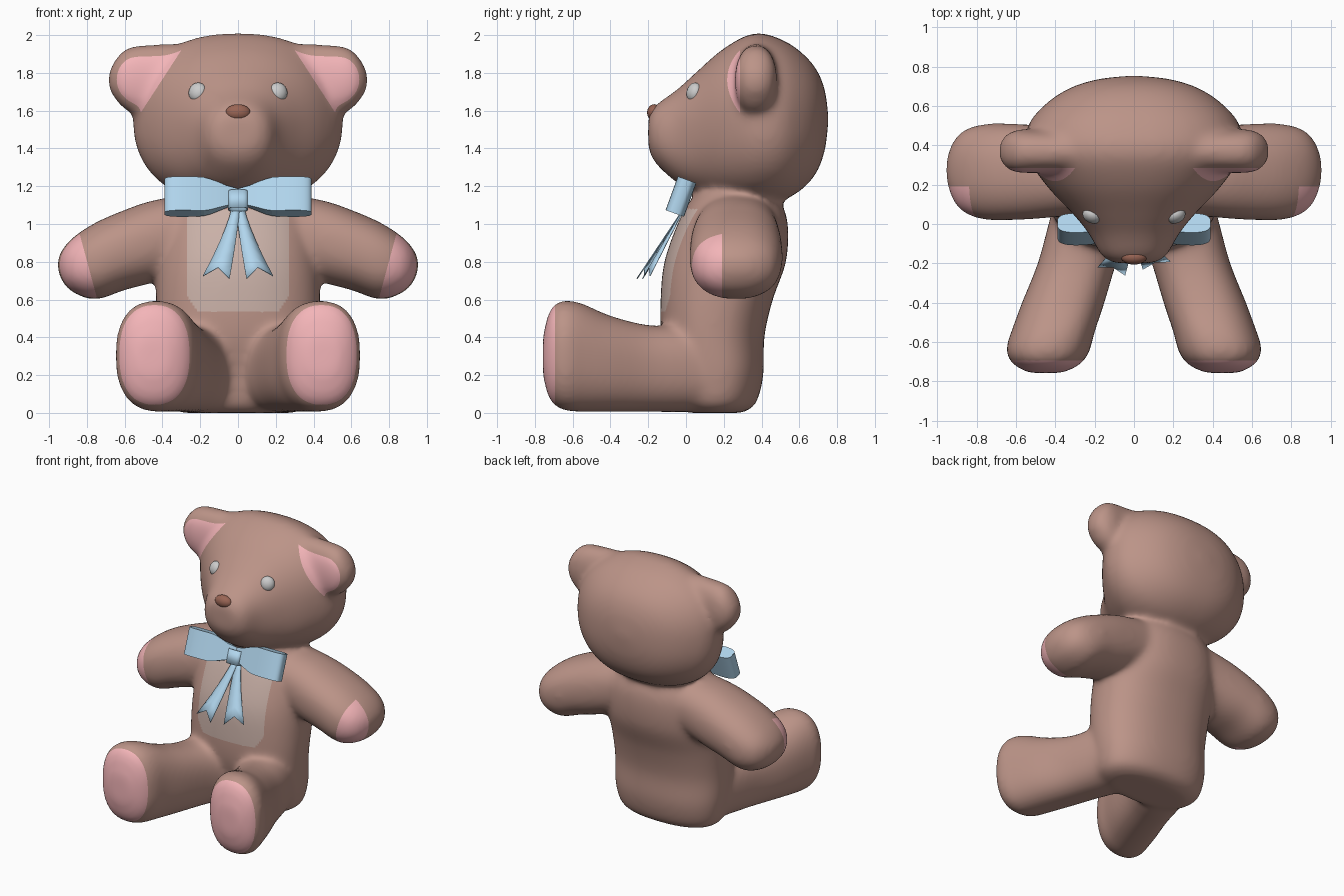
import bpy, bmesh, math

if "Cube" in bpy.data.objects:
    bpy.data.objects.remove(bpy.data.objects["Cube"])


def material(name, rgb):
    m = bpy.data.materials.new(name)
    m.diffuse_color = (*rgb, 1)
    m.use_nodes = True
    m.node_tree.nodes["Principled BSDF"].inputs["Base Color"].default_value = m.diffuse_color
    return m


BROWN = material("brown_plush", (0.50, 0.295, 0.245))
PINK = material("pink_pads", (0.90, 0.46, 0.48))
BELLY = material("pale_belly", (0.59, 0.44, 0.39))
BLUE = material("blue_ribbon", (0.44, 0.67, 0.85))
NOSE = material("nose_brown", (0.32, 0.13, 0.09))


def add_object(name, mesh, *mats):
    ob = bpy.data.objects.new(name, mesh)
    bpy.context.scene.collection.objects.link(ob)
    for m in mats:
        mesh.materials.append(m)
    for p in mesh.polygons:
        p.use_smooth = True
    return ob


def catmull(p0, p1, p2, p3, t):
    return [0.5 * (2 * b + (c - a) * t + (2 * a - 5 * b + 4 * c - d) * t * t
                   + (3 * b - a - 3 * c + d) * t ** 3)
            for a, b, c, d in zip(p0, p1, p2, p3)]


def loft(bm, axis, st, power=2.3, sides=(1,), n=40, steps=6):
    """Superelliptic rings along an axis; stations are (position, a0, a1, b0, b1)."""
    order = {"x": (0, 1, 2), "y": (1, 0, 2), "z": (2, 0, 1)}[axis]
    rows = []
    for i in range(len(st) - 1):
        q = (st[max(i - 1, 0)], st[i], st[i + 1], st[min(i + 2, len(st) - 1)])
        rows += [catmull(*q, k / steps) for k in range(steps)]
    rows.append(st[-1])
    for side in sides:
        rings = []
        for pos, a0, a1, b0, b1 in rows:
            ring = []
            for k in range(n):
                t = 2 * math.pi * k / n
                c, s = math.cos(t), math.sin(t)
                v = [0, 0, 0]
                v[order[0]] = pos
                v[order[1]] = (a0 + a1) / 2 + (a1 - a0) / 2 * math.copysign(abs(c) ** (2 / power), c)
                v[order[2]] = (b0 + b1) / 2 + (b1 - b0) / 2 * math.copysign(abs(s) ** (2 / power), s)
                v[0] *= side
                ring.append(bm.verts.new(v))
            rings.append(ring)
        for r, q in zip(rings, rings[1:]):
            for k in range(n):
                bm.faces.new((r[k], r[(k + 1) % n], q[(k + 1) % n], q[k]))
        bm.faces.new(rings[0][::-1])
        bm.faces.new(rings[-1])


bm = bmesh.new()
# head with snout
loft(bm, "y", [(-0.20, -.10, .10, 1.40, 1.57), (-0.16, -.165, .165, 1.32, 1.63),
               (-0.05, -.23, .23, 1.22, 1.71), (0.05, -.31, .31, 1.17, 1.80),
               (0.2, -.45, .45, 1.12, 1.93), (0.36, -.55, .55, 1.10, 2.01),
               (0.5, -.54, .54, 1.12, 1.98), (0.61, -.45, .45, 1.18, 1.91),
               (0.69, -.33, .33, 1.27, 1.82), (0.735, -.19, .19, 1.39, 1.71),
               (0.753, -.04, .04, 1.53, 1.58)])
# ears
loft(bm, "x", [(0.25, .26, .48, 1.55, 1.955), (0.48, .26, .48, 1.56, 1.95),
               (0.59, .26, .48, 1.60, 1.93), (0.65, .285, .455, 1.66, 1.87),
               (0.687, .33, .41, 1.72, 1.80)], sides=(1, -1))
# torso
loft(bm, "z", [(0, -.30, .30, .0, .30), (0.05, -.385, .385, -.05, .37), (0.2, -.42, .42, -.08, .41),
               (0.4, -.43, .43, -.13, .415), (0.6, -.435, .435, -.135, .46), (0.8, -.43, .43, -.115, .53),
               (1.0, -.40, .40, -.045, .54), (1.12, -.34, .34, .02, .50), (1.2, -.28, .28, .1, .44)], 2.3)
# arms
loft(bm, "x", [(0.2, .06, .48, .78, 1.17), (0.45, .03, .50, .69, 1.125), (0.6, .02, .51, .65, 1.075),
               (0.75, .02, .51, .60, 1.01), (0.86, .055, .48, .63, .94),
               (0.92, .12, .42, .68, .88), (0.955, .22, .33, .75, .82)], sides=(1, -1))
# legs with feet
loft(bm, "y", [(0.30, .12, .30, .10, .34), (0.2, .06, .38, .03, .42), (0, .02, .435, .005, .46),
               (-0.2, .09, .49, .005, .465), (-0.4, .15, .57, .005, .515), (-0.55, .20, .625, .005, .58),
               (-0.63, .22, .65, .01, .595), (-0.69, .25, .635, .035, .58),
               (-0.73, .30, .59, .09, .52), (-0.758, .37, .53, .20, .40)], 2.4, (1, -1))
bmesh.ops.recalc_face_normals(bm, faces=bm.faces[:])
raw = bpy.data.meshes.new("body_parts")
bm.to_mesh(raw)
bm.free()

# fuse the parts into one soft skin
tmp = add_object("body_parts", raw)
rm = tmp.modifiers.new("fuse", "REMESH")
rm.mode = "VOXEL"
rm.voxel_size = 0.016
sm = tmp.modifiers.new("soften", "SMOOTH")
sm.factor = 0.5
sm.iterations = 30
dg = bpy.context.evaluated_depsgraph_get()
skin = bpy.data.meshes.new_from_object(tmp.evaluated_get(dg))
bpy.data.objects.remove(tmp)
skin.materials.clear()
for m in (BROWN, PINK, BELLY):
    skin.materials.append(m)

# cut clean borders for the coloured pads
FOOT, HAND, EAR = -0.693, 0.19, 0.285
bm = bmesh.new()
bm.from_mesh(skin)


def cut(test, co, no):
    fs = [f for f in bm.faces if test(f.calc_center_median())]
    geom = fs + list({e for f in fs for e in f.edges}) + list({v for f in fs for v in f.verts})
    bmesh.ops.bisect_plane(bm, geom=geom, dist=1e-4, plane_co=co, plane_no=no)


def is_hand(c):
    return abs(c.x) > 0.68 and 0.5 < c.z < 1.1


def is_ear(c):
    return abs(c.x) > 0.27 and c.z > 1.5 and 0.15 < c.y < 0.5


def is_belly(c):
    return abs(c.x) < 0.35 and 0.4 < c.z < 1.15 and c.y < 0.12


cut(lambda c: c.y < -0.6, (0, FOOT, 0), (0, 1, 0))
cut(is_hand, (0, HAND, 0), (0, 1, 0))
cut(is_ear, (0, EAR, 0), (0, 1, 0))
for s in (1, -1):
    cut(lambda c: is_hand(c) and c.x * s > 0, (s * 0.75, 0, 0.62), (s, 0, -0.27))
    cut(lambda c: is_ear(c) and c.x * s > 0, (s * 0.3, 0, 1.92), (s, 0, 0.65))
    cut(is_belly, (s * 0.27, 0, 0), (1, 0, 0))
for f in bm.faces:
    c = f.calc_center_median()
    ax = abs(c.x)
    pink = (c.y < FOOT
            or is_hand(c) and c.y < HAND and ax > 0.75 + (c.z - 0.62) * 0.27
            or is_ear(c) and c.y < EAR and ax > 0.3 + (1.92 - c.z) * 0.65)
    belly = is_belly(c) and ax < 0.27 and 0.53 + 12 * max(0, ax - 0.18) ** 2 < c.z < 1.08
    f.material_index = 1 if pink else 2 if belly else 0
bm.to_mesh(skin)
bm.free()
add_object("bear_body", skin)


def ellipsoid(name, loc, radii, *mats, rot=(0, 0, 0)):
    b = bmesh.new()
    bmesh.ops.create_uvsphere(b, u_segments=24, v_segments=14, radius=1)
    bmesh.ops.scale(b, vec=radii, verts=b.verts[:])
    me = bpy.data.meshes.new(name)
    b.to_mesh(me)
    b.free()
    ob = add_object(name, me, *mats)
    ob.location = loc
    ob.rotation_euler = rot


# face details
for s, side in ((1, "right"), (-1, "left")):
    ellipsoid("eye_" + side, (s * 0.213, 0.043, 1.697), (.050, .038, .052), rot=(-0.25, 0, s * 0.4))
ellipsoid("nose", (0, -0.168, 1.59), (.066, .038, .044), NOSE)


def ribbon(name, verts, faces, thickness=0):
    me = bpy.data.meshes.new(name)
    me.from_pydata(verts, [], faces)
    ob = add_object(name, me, BLUE)
    if thickness:
        mod = ob.modifiers.new("thickness", "SOLIDIFY")
        mod.thickness = thickness
        mod.offset = 0
    return ob


# bow: one filled loop per side, pinched at the knot
for s, side in ((1, "right"), (-1, "left")):
    verts, N = [], 32
    for i in range(N + 1):
        t = math.pi * i / N
        x = 0.39 * math.sin(t) ** 0.8 if 0 < i < N else 0
        y = 0.052 * math.copysign(abs(math.sin(2 * t)) ** 0.6, math.cos(t))
        u = min(x / 0.2, 1)
        h = 0.045 + 0.05 * u * u * (3 - 2 * u)
        verts += [(s * x, y, h), (s * x, y, -h)]
    faces = [(2 * i, 2 * i + 1, 2 * i + 3, 2 * i + 2) for i in range(N)]
    for e in (0, 1):  # strips joining front and back of the loop
        faces += [(2 * i + e, 2 * i + 2 + e, 2 * (N - i - 1) + e, 2 * (N - i) + e) for i in range(N // 2 - 1)]
    ob = ribbon("bow_loop_" + side, verts, faces)
    for p in ob.data.polygons:
        p.use_smooth = p.index < N
    sharp = ob.data.attributes.new("sharp_edge", "BOOLEAN", "EDGE")
    for e in ob.data.edges:
        sharp.data[e.index].value = (e.vertices[0] - e.vertices[1]) % 2 == 0
    ob.location = (0, -0.027, 1.145)
    ob.rotation_euler = (math.radians(-20), 0, 0)
# knot: a short upright band around the pinch
band = [(0.05 * math.copysign(abs(math.cos(a)) ** 0.6, math.cos(a)),
         0.03 * math.copysign(abs(math.sin(a)) ** 0.6, math.sin(a)), z)
        for z in (0.05, -0.05) for a in [math.pi * k / 10 for k in range(20)]]
knot = ribbon("bow_knot", band, [(k, k + 20, (k + 1) % 20 + 20, (k + 1) % 20) for k in range(20)], 0.006)
knot.location = (0, -0.035, 1.125)
knot.rotation_euler = (math.radians(-20), 0, 0)

# bow tails with notched ends
for side, s, y_end in (("right", 1, -0.23), ("left", -1, -0.26)):
    ends = [(0.045, 0.71), (0.105, 0.77), (0.185, 0.725)]
    verts = []
    for j in range(7):
        t = j / 6
        for k, (ex, ez) in enumerate(ends):
            x0 = -0.01 + 0.02 * k
            z = 1.10 + (ez - 1.10) * t
            y = 0.0 + y_end * (1.10 - z) / 0.39 + t * (0, 0.0, 0.03)[k]
            verts.append((s * (x0 + (ex - x0) * t ** 1.3), y, z))
    faces = [(3 * j + k, 3 * j + k + 1, 3 * j + k + 4, 3 * j + k + 3)
             for j in range(6) for k in range(2)]
    ribbon("bow_tail_" + side, verts, faces, 0.006)
